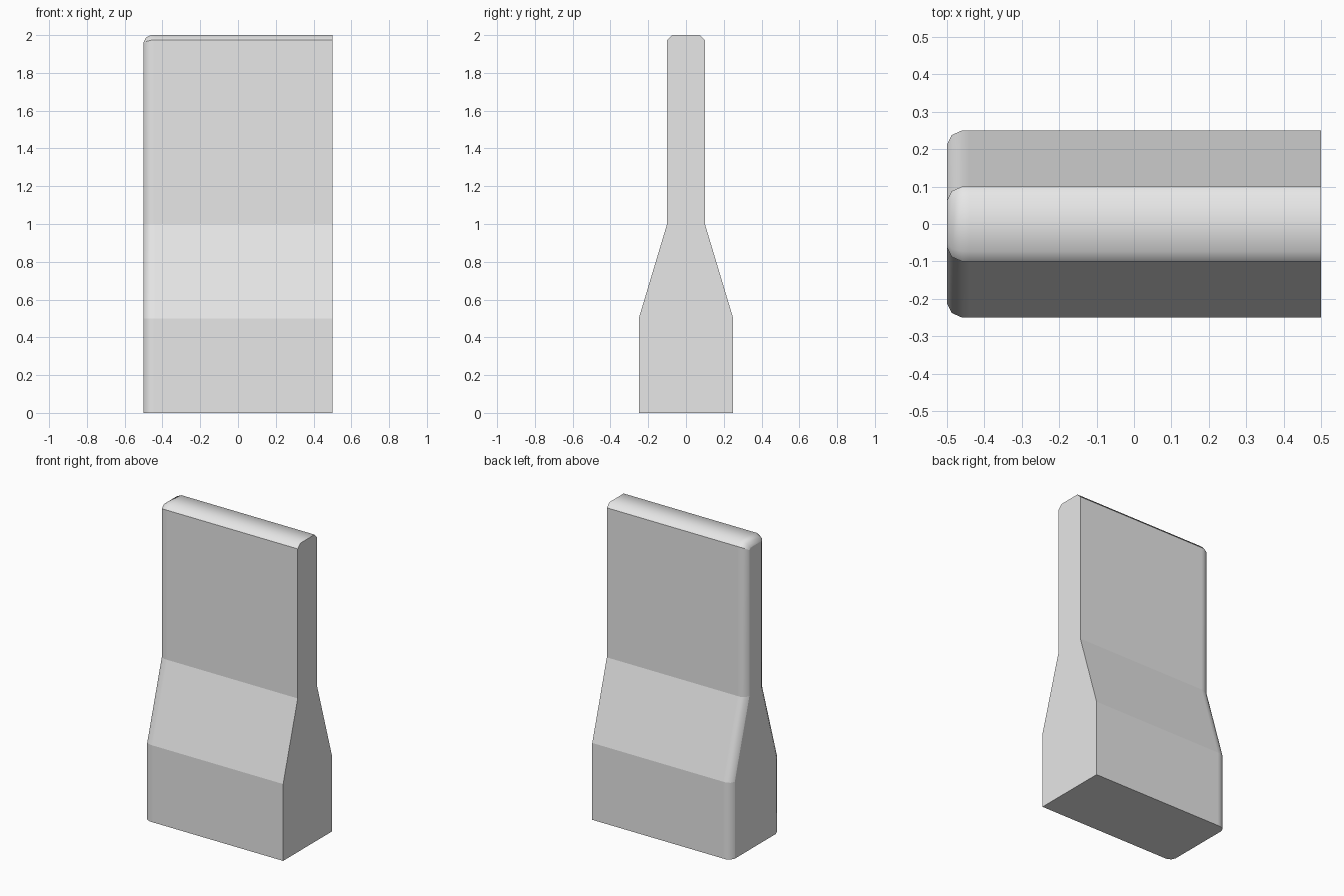
import bpy
import bmesh

cube = bpy.data.objects.get("Cube")
if cube:
    bpy.data.objects.remove(cube, do_unlink=True)

# Single plain grey
grey = bpy.data.materials.new("plain_grey")
grey.use_nodes = True
colour = (0.8, 0.8, 0.8, 1.0)
grey.diffuse_color = colour
grey.node_tree.nodes["Principled BSDF"].inputs["Base Color"].default_value = colour


def section(bm, x, inset):
    """Mirrored wall cross-section, shrunk by inset but flush at the base."""
    chamfer = 0.027 - 0.4 * inset
    wide, thin, top = 0.25 - inset, 0.1 - inset, 2 - inset
    half = [(wide, 0), (wide, 0.5), (thin, 1), (thin, top - chamfer), (thin - chamfer, top)]
    outline = half + [(-y, z) for y, z in reversed(half)]
    return [bm.verts.new((x, y, z)) for y, z in outline]


# Wall: square at one end, rounded over at the other
bm = bmesh.new()
stations = [(0.5, 0), (-0.44, 0), (-0.46, 0), (-0.487, 0.012), (-0.5, 0.038)]
rings = [section(bm, x, inset) for x, inset in stations]
count = len(rings[0])
for a, b in zip(rings, rings[1:]):
    for i in range(count):
        j = (i + 1) % count
        bm.faces.new((a[i], a[j], b[j], b[i]))
bm.faces.new(rings[0])
bm.faces.new(rings[-1])
bmesh.ops.recalc_face_normals(bm, faces=bm.faces)
for face in bm.faces:
    face.smooth = True

# Crisp breaks along the length, soft top and soft rounded end
for ring_a, ring_b in zip(rings, rings[1:]):
    for i in range(count):
        if i not in (4, 5):
            bm.edges.get((ring_a[i], ring_b[i])).smooth = False
for ring in (rings[0], rings[-1]):
    for i in range(count):
        bm.edges.get((ring[i], ring[(i + 1) % count])).smooth = False

mesh = bpy.data.meshes.new("barrier_wall")
bm.to_mesh(mesh)
bm.free()
mesh.materials.append(grey)
wall = bpy.data.objects.new("barrier_wall", mesh)
bpy.context.collection.objects.link(wall)
